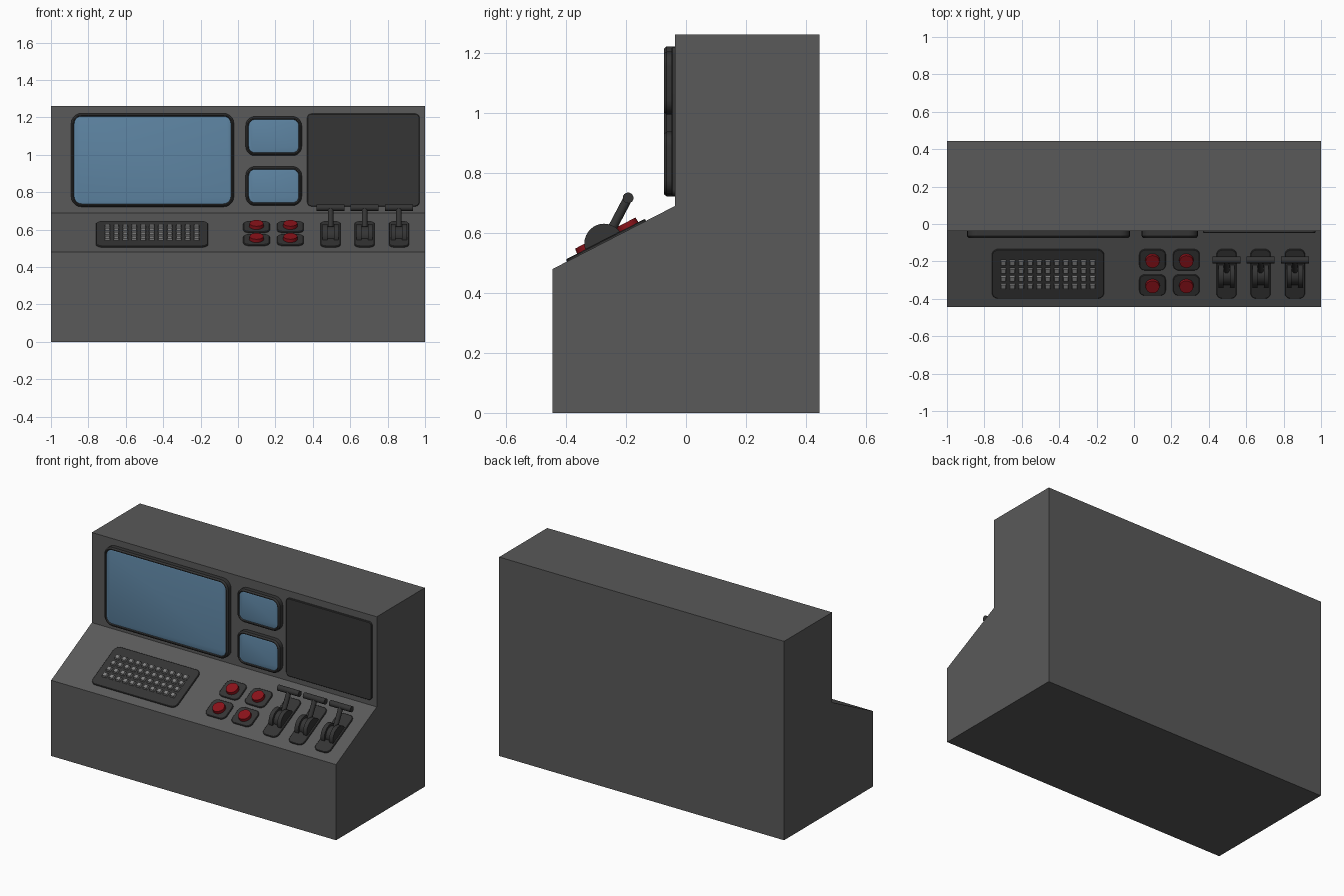
import bpy, bmesh, math
from mathutils import Matrix, Vector

if "Cube" in bpy.data.objects:
    bpy.data.objects.remove(bpy.data.objects["Cube"])


def material(name, rgb):
    m = bpy.data.materials.new(name)
    m.diffuse_color = (*rgb, 1)
    m.use_nodes = True
    m.node_tree.nodes["Principled BSDF"].inputs["Base Color"].default_value = m.diffuse_color
    return m


GREY = material("body_grey", (0.10, 0.10, 0.10))
DARK = material("dark_grey", (0.035, 0.035, 0.035))
BLUE = material("screen_blue", (0.11, 0.23, 0.36))
RED = material("button_red", (0.25, 0.006, 0.01))
KEY = material("key_grey", (0.22, 0.22, 0.22))

FRONT, STEP = Vector((0, -0.445, 0.48)), Vector((0, -0.037, 0.69))
SLOPE = math.atan2(STEP.z - FRONT.z, STEP.y - FRONT.y)
COS = math.cos(SLOPE)


def on_desk(x, y):
    """Frame on the sloped desk: local z points out of the surface."""
    z = FRONT.z + (y - FRONT.y) * math.tan(SLOPE)
    return Matrix.Translation((x, y, z)) @ Matrix.Rotation(SLOPE, 4, 'X')


def on_wall(x, z):
    """Frame on the upright panel: local z points to the front."""
    return Matrix.Translation((x, STEP.y, z)) @ Matrix.Rotation(math.pi / 2, 4, 'X')


def finish(name, bm, mat, matrix=Matrix(), smooth=True):
    bmesh.ops.recalc_face_normals(bm, faces=bm.faces)
    me = bpy.data.meshes.new(name)
    bm.to_mesh(me)
    bm.free()
    me.materials.append(mat)
    ob = bpy.data.objects.new(name, me)
    ob.matrix_world = matrix
    bpy.context.collection.objects.link(ob)
    if smooth:
        bpy.ops.object.select_all(action='DESELECT')
        ob.select_set(True)
        bpy.context.view_layer.objects.active = ob
        bpy.ops.object.shade_smooth_by_angle(angle=math.radians(30))
    return ob


def rounded_rect(w, h, r, z, seg=5):
    pts = []
    for i, (sx, sy) in enumerate(((1, 1), (-1, 1), (-1, -1), (1, -1))):
        for k in range(seg + 1):
            a = math.pi / 2 * (i + k / seg)
            pts.append((sx * (w / 2 - r) + r * math.cos(a), sy * (h / 2 - r) + r * math.sin(a), z))
    return pts


def plate(name, w, h, r, steps, mat, matrix):
    """Rounded plate lofted through (inset, height) steps and capped."""
    bm = bmesh.new()
    loops = [[bm.verts.new(p) for p in rounded_rect(w - 2 * i, h - 2 * i, max(r - i, 0.004), z)]
             for i, z in steps]
    n = len(loops[0])
    for a, b in zip(loops, loops[1:]):
        for k in range(n):
            bm.faces.new((a[k], a[(k + 1) % n], b[(k + 1) % n], b[k]))
    bm.faces.new(loops[0])
    bm.faces.new(loops[-1])
    return finish(name, bm, mat, matrix)


def cylinder(name, r1, r2, depth, mat, matrix, seg=16):
    bm = bmesh.new()
    bmesh.ops.create_cone(bm, cap_ends=True, segments=seg, radius1=r1, radius2=r2, depth=depth)
    return finish(name, bm, mat, matrix)


# cabinet: side profile extruded across the width
bm = bmesh.new()
profile = [(-0.445, 0), (0.445, 0), (0.445, 1.262), (STEP.y, 1.262), STEP.yz, FRONT.yz]
face = bm.faces.new([bm.verts.new((-1, y, z)) for y, z in profile])
side = bmesh.ops.extrude_face_region(bm, geom=[face])["geom"]
bmesh.ops.translate(bm, vec=(2, 0, 0), verts=[v for v in side if isinstance(v, bmesh.types.BMVert)])
finish("cabinet", bm, GREY, smooth=False)

# screens: bezel with a recessed glass
for name, x, z, w, h, r in (("main_screen", -0.457, 0.972, 0.87, 0.50, 0.055),
                            ("upper_screen", 0.191, 1.1, 0.30, 0.21, 0.05),
                            ("lower_screen", 0.191, 0.833, 0.30, 0.21, 0.05)):
    plate(name + "_bezel", w, h, r,
          [(0, -0.005), (0, 0.028), (0.008, 0.037), (0.013, 0.037), (0.018, 0.026)], DARK, on_wall(x, z))
    plate(name + "_glass", w - 0.026, h - 0.026, r - 0.013,
          [(0, 0.02), (0, 0.029), (0.012, 0.032)], BLUE, on_wall(x, z))

# blank panel on the right
plate("side_panel", 0.60, 0.495, 0.022, [(0, -0.005), (0, 0.008), (0.003, 0.011)], DARK, on_wall(0.67, 0.972))

# keyboard plate and keys
PLATE = [(0, -0.005), (0, 0.005), (0.003, 0.008)]
desk_h = 0.263 / COS
keyboard = on_desk(-0.46, -0.265)
plate("keyboard_base", 0.60, desk_h, 0.035, PLATE, DARK, keyboard)
bm = bmesh.new()
for row in range(4):
    for col in range(11):
        m = Matrix.Translation(((col - 5) * 0.0477, (row - 1.5) * 0.047, 0.012))
        cube = bmesh.ops.create_cube(bm, size=1, matrix=m @ Matrix.Diagonal((0.032, 0.032, 0.018, 1)))["verts"]
        top = [v for v in cube if v.co.z > 0.012]
        bmesh.ops.scale(bm, vec=(0.75, 0.75, 1), space=m.inverted(), verts=top)
finish("keys", bm, KEY, keyboard, smooth=False)

# red push buttons on pads
for i, x in enumerate((0.099, 0.28)):
    for j, y in enumerate((-0.19, -0.325)):
        m = on_desk(x, y)
        plate(f"button_pad_{i}_{j}", 0.142, 0.112 / COS, 0.032, PLATE, DARK, m)
        cylinder(f"button_{i}_{j}", 0.04, 0.037, 0.026, RED, m @ Matrix.Translation((0, 0, 0.013)))

# throttle levers: base, two guide discs, arm and cross handle
ACROSS = Matrix.Rotation(math.pi / 2, 4, 'Y')
for i, x in enumerate((0.495, 0.677, 0.86)):
    plate(f"lever_base_{i}", 0.108, desk_h, 0.032, PLATE, DARK, on_desk(x, -0.265))
    pivot = Vector((x, -0.273, 0.565))
    tip = Vector((x, -0.193, 0.717))
    for s in (-1, 1):
        cylinder(f"lever_guide_{i}_{'left' if s < 0 else 'right'}", 0.066, 0.066, 0.026, DARK,
                 Matrix.Translation(pivot + Vector((s * 0.03, 0, 0))) @ ACROSS, 32)
    cylinder(f"lever_hub_{i}", 0.052, 0.052, 0.04, DARK, Matrix.Translation(pivot) @ ACROSS, 32)
    d = tip - pivot
    cylinder(f"lever_arm_{i}", 0.015, 0.015, d.length, DARK,
             Matrix.Translation((pivot + tip) / 2) @ d.to_track_quat('Z', 'Y').to_matrix().to_4x4())
    cylinder(f"lever_handle_{i}", 0.018, 0.018, 0.15, DARK, Matrix.Translation(tip) @ ACROSS)
